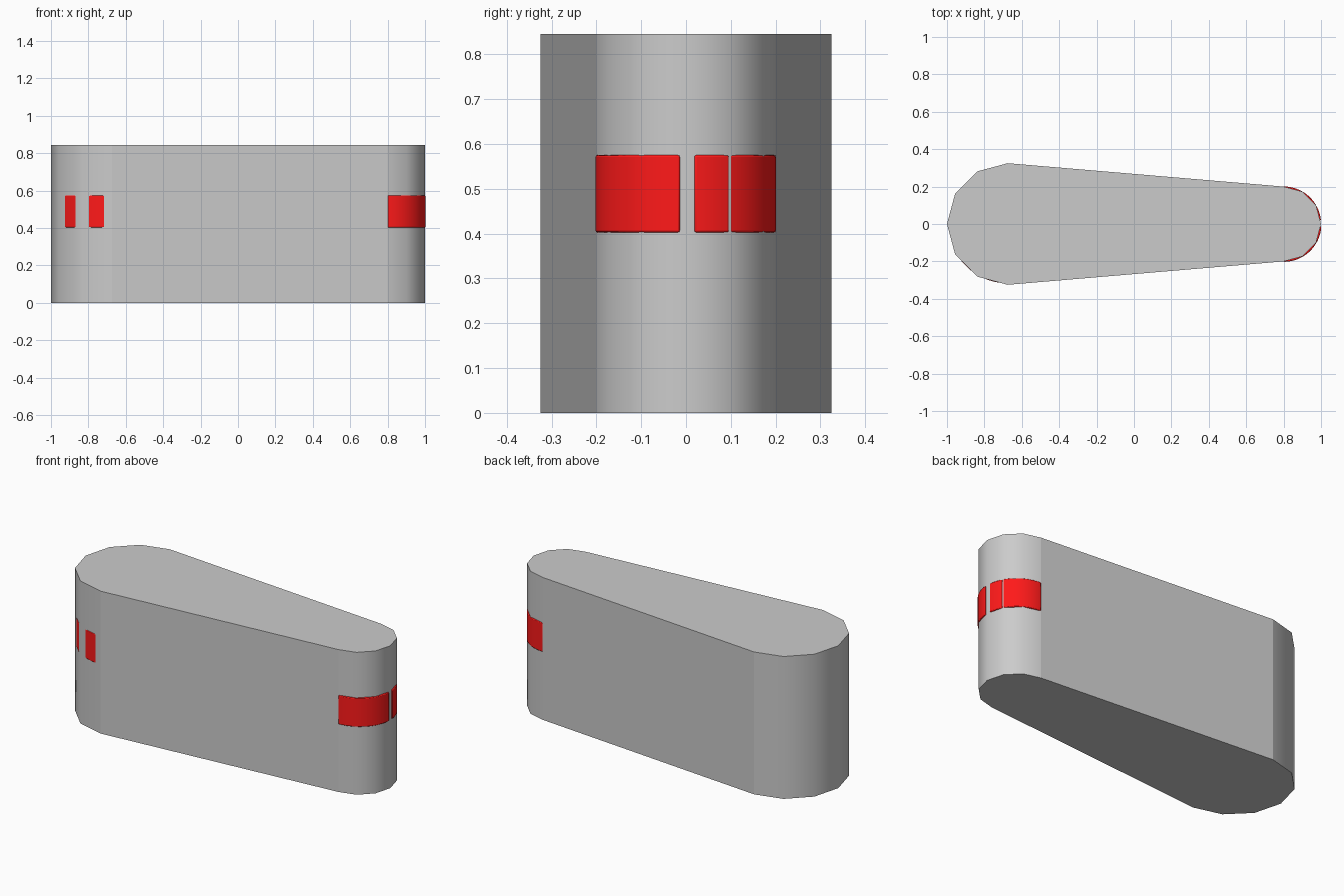
import bpy, bmesh
from math import cos, sin, radians

if "Cube" in bpy.data.objects:
    bpy.data.objects.remove(bpy.data.objects["Cube"])

H = 0.845                       # body height
XL, RL = -0.675, 0.325          # wide round end
XR, RR = 0.80, 0.20             # narrow round end

red = bpy.data.materials.new("red")
red.diffuse_color = (1.0, 0.01, 0.01, 1)
red.use_nodes = True
red.node_tree.nodes["Principled BSDF"].inputs["Base Color"].default_value = red.diffuse_color


def arc(cx, r, a0, a1, n):
    return [(cx + r * cos(radians(a0 + (a1 - a0) * i / n)),
             r * sin(radians(a0 + (a1 - a0) * i / n))) for i in range(n + 1)]


def prism(name, pts, z0, z1):
    """Extrude a closed outline from z0 to z1."""
    bm = bmesh.new()
    face = bm.faces.new([bm.verts.new((x, y, z0)) for x, y in pts])
    ext = bmesh.ops.extrude_face_region(bm, geom=[face])
    for v in ext["geom"]:
        if isinstance(v, bmesh.types.BMVert):
            v.co.z = z1
    bmesh.ops.recalc_face_normals(bm, faces=bm.faces)
    me = bpy.data.meshes.new(name)
    for f in bm.faces:
        f.smooth = True
    for e in bm.edges:
        flat = abs(e.verts[0].co.z - e.verts[1].co.z) < 1e-6
        # rims stay sharp, as do the joins between round ends and flat flanks
        join = any(abs(e.verts[0].co.x - c) < 1e-4 for c in (XL, XR))
        e.smooth = not (flat or join)
        if e.smooth and e.calc_face_angle() > radians(40):
            e.smooth = False
    bm.to_mesh(me)
    bm.free()
    ob = bpy.data.objects.new(name, me)
    bpy.context.collection.objects.link(ob)
    return ob


# tapered body with faceted round ends
prism("body", arc(XR, RR, -90, 90, 6) + arc(XL, RL, 90, 270, 6), 0, H)


def band(name, cx, r, a0, a1):
    """Curved red lamp strip, set into a round end."""
    n = max(4, int(abs(a1 - a0) / 4))
    pts = arc(cx, r, a0, a1, n) + arc(cx, r - 0.03, a1, a0, n)
    ob = prism(name, pts, 0.403, 0.575)
    ob.data.materials.append(red)
    bev = ob.modifiers.new("soft_edges", "BEVEL")
    bev.width = 0.004
    bev.segments = 2
    bev.limit_method = 'ANGLE'
    bev.angle_limit = radians(40)


# strips around the narrow end
band("narrow_strip_front", XR, 0.2022, -90, -4)
band("narrow_strip_middle", XR, 0.2005, 5.5, 28.8)
band("narrow_strip_back", XR, 0.2005, 29.2, 90)

# strip on the wide end, showing through two facets
band("wide_strip", XL, 0.3168, 207, 267)
